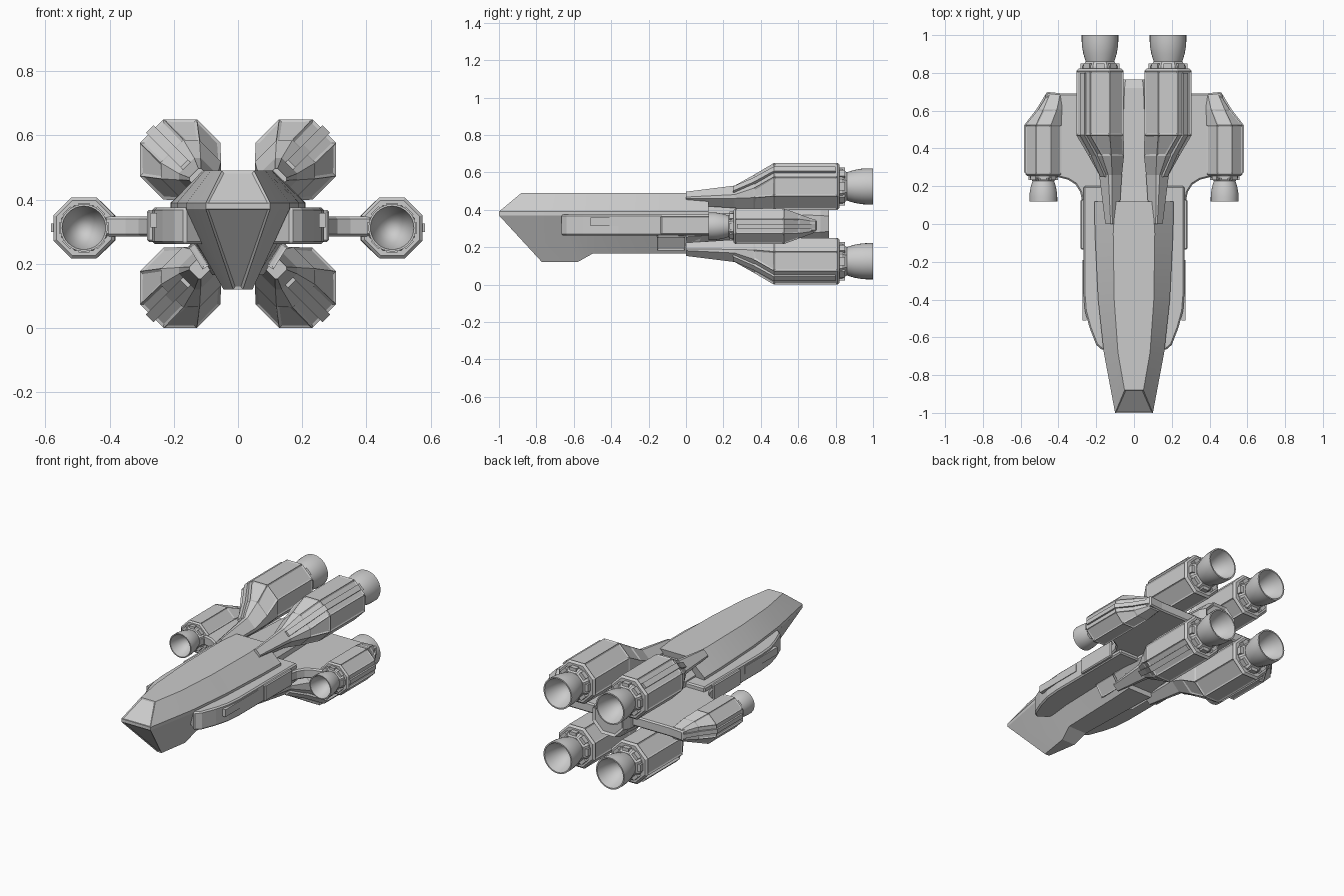
import bpy, bmesh
from math import pi, cos, sin, radians
from mathutils import Matrix, Vector

if "Cube" in bpy.data.objects:
    bpy.data.objects.remove(bpy.data.objects["Cube"])


def finish(name, bm, matrix=None, mirror=True, smooth=None):
    """Turn a bmesh into an object, mirrored across x if asked."""
    if matrix:
        bm.transform(matrix)
    bmesh.ops.recalc_face_normals(bm, faces=bm.faces)
    me = bpy.data.meshes.new(name)
    bm.to_mesh(me)
    bm.free()
    ob = bpy.data.objects.new(name, me)
    bpy.context.collection.objects.link(ob)
    if mirror:
        m = ob.modifiers.new("mirror", 'MIRROR')
        m.use_mirror_merge = False
    if smooth:
        bpy.ops.object.select_all(action='DESELECT')
        ob.select_set(True)
        bpy.context.view_layer.objects.active = ob
        bpy.ops.object.shade_smooth_by_angle(angle=radians(smooth))
    return ob


def loft(bm, rings, caps=True):
    """Bridge rings of points; returns the side faces span by span."""
    vs = [[bm.verts.new(p) for p in r] for r in rings]
    n = len(vs[0])
    spans = [[bm.faces.new((a[i], a[(i + 1) % n], b[(i + 1) % n], b[i]))
              for i in range(n)] for a, b in zip(vs, vs[1:])]
    if caps:
        bm.faces.new(vs[0])
        bm.faces.new(vs[-1])
    return vs, spans


def panel(bm, faces, width, depth):
    bmesh.ops.recalc_face_normals(bm, faces=bm.faces)
    bmesh.ops.inset_individual(bm, faces=faces, thickness=width, depth=depth)


def octo(y, hw, lo, hi, c):
    """Rectangle with cut corners, standing across y."""
    return [(hw, y, lo + c), (hw, y, hi - c), (hw - c, y, hi), (c - hw, y, hi),
            (-hw, y, hi - c), (-hw, y, lo + c), (c - hw, y, lo), (hw - c, y, lo)]


def lathe(bm, profile, n, phase=0):
    """Spin (radius, y) points around the y axis."""
    loft(bm, [[(r * cos(2 * pi * i / n + phase), y, r * sin(2 * pi * i / n + phase))
               for i in range(n)] for r, y in profile])


def box(bm, centre, size, rot=None):
    m = Matrix.Translation(centre) @ (rot or Matrix()) @ Matrix.Diagonal((*size, 1))
    bmesh.ops.create_cube(bm, size=1, matrix=m)


def slab(name, outline, z0, z1, bevel):
    """Plan outline raised between two heights with softened edges."""
    bm = bmesh.new()
    loft(bm, [[(x, y, z) for x, y in outline] for z in (z0, z1)])
    ob = finish(name, bm)
    b = ob.modifiers.new("bevel", 'BEVEL')
    b.width, b.segments, b.angle_limit = bevel, 1, radians(40)
    return ob


# Main hull: each section is top edge, shoulder, belly edge
bm = bmesh.new()
sections = [((.05, -.88), (.10, -1.0), (.015, -.77, .12)),
            ((.085, -.68), (.16, -.68), (.045, -.58, .12)),
            ((.105, -.40), (.19, -.40), (.062, -.50, .165)),
            ((.11, -.05), (.207, -.05), (.075, -.05, .165)),
            ((.10, .12), (.21, .12), (.08, .05, .165))]
rings = []
for (tx, ty), (sx, sy), belly in sections:
    half = [(tx, ty, .49), (sx, sy, .39), (sx, sy, .37), belly]
    rings.append(half + [(-x, y, z) for x, y, z in reversed(half)])
vs, spans = loft(bm, rings, caps=False)
bm.faces.new(vs[-1])
r = vs[0]
nose = [bm.faces.new((r[i], r[i + 1], r[6 - i], r[7 - i])) for i in range(3)]
panel(bm, [nose[0], nose[2]], .01, -.005)
finish("main_hull", bm, mirror=False, smooth=15)

# Rear hull block with recessed end plate
bm = bmesh.new()
vs, spans = loft(bm, [octo(0, .15, .185, .465, .07), octo(.2, .14, .2, .45, .07),
                      octo(.72, .12, .21, .44, .07), octo(.765, .105, .225, .425, .06)], caps=False)
bm.faces.new(vs[0])
end = bm.faces.new(vs[-1])
panel(bm, [end], .015, -.01)
finish("rear_hull", bm, mirror=False)

# Side armour, its rim plates and the belly hatches
slab("side_armour", [(.08, -.60), (.165, -.67), (.20, -.64), (.235, -.55), (.26, -.46),
                     (.268, -.36), (.268, .20), (.08, .20)], .262, .375, .008)
slab("armour_rear_plate", [(.25, -.135), (.283, -.135), (.283, .13), (.25, .13)], .268, .368, .006)
bm = bmesh.new()
box(bm, (.262, -.35, .335), (.02, .32, .045))
finish("armour_strip", bm)
bm = bmesh.new()
box(bm, (.122, -.08, .225), (.025, .15, .085), Matrix.Rotation(radians(32), 4, 'Y'))
panel(bm, bm.faces[:], .01, -.004)
finish("belly_hatch", bm)

# Wing with swept fillet at the root
slab("wing", [(.1, .1), (.27, .1), (.285, .17), (.31, .21), (.35, .235), (.41, .25), (.48, .28),
              (.50, .55), (.50, .61), (.475, .64), (.465, .70), (.37, .69), (.1, .69)], .285, .347, .008)


def engine(name, matrix, arm):
    """Engine along y, local z pointing away from the hull."""
    # Octagonal body narrowing into its arm
    body = [octo(.0, .026, -.12, -.06, .006), octo(.26, .048, -.13, -.028, .014),
            octo(.36, .085, -.13, .035, .035), octo(.47, .125, -.125, .125, .073),
            octo(.81, .125, -.125, .125, .073), octo(.822, .113, -.113, .113, .066)]
    bm = bmesh.new()
    vs, spans = loft(bm, body if arm else body[1:])
    panel(bm, spans[-2] + spans[-3][:5], .012, -.005)
    finish(name + "_body", bm, matrix)

    # Rail over the outer face
    bm = bmesh.new()
    loft(bm, [[(s * .017, y, z + h) for s, h in ((-1, -.02), (1, -.02), (1, .012), (-1, .012))]
              for y, z in ((.25, -.03), (.36, .037), (.47, .122), (.80, .122))])
    finish(name + "_rail", bm, matrix)

    # Collar with clamps
    bm = bmesh.new()
    lathe(bm, [(.1, .81), (.1, .835), (.082, .86)], 8, pi / 8)
    for i in range(8):
        rot = Matrix.Rotation(i * pi / 4, 4, 'Y')
        box(bm, rot @ Vector((0, .833, .092)), (.045, .035, .02), rot)
    finish(name + "_collar", bm, matrix)

    # Bell nozzle, hollow at the open end
    bm = bmesh.new()
    lathe(bm, [(.07, .84), (.076, .86), (.088, .90), (.095, .94), (.097, .97), (.097, 1.0),
               (.089, 1.0), (.08, .965), (.06, .92), (.035, .89), (.012, .88)], 32)
    finish(name + "_nozzle", bm, matrix, smooth=40)


# Four rear engines, two forward-facing wing engines
for label, z, angle in (("upper", .525, 45), ("lower", .125, 135)):
    engine(label + "_engine",
           Matrix.Translation((.18, 0, z)) @ Matrix.Rotation(radians(angle), 4, 'Y'), True)
engine("wing_engine", Matrix.Translation((.48, .88, .312)) @ Matrix.Rotation(pi / 2, 4, 'Y')
       @ Matrix.Diagonal((.76, -.76, .76, 1)), False)
